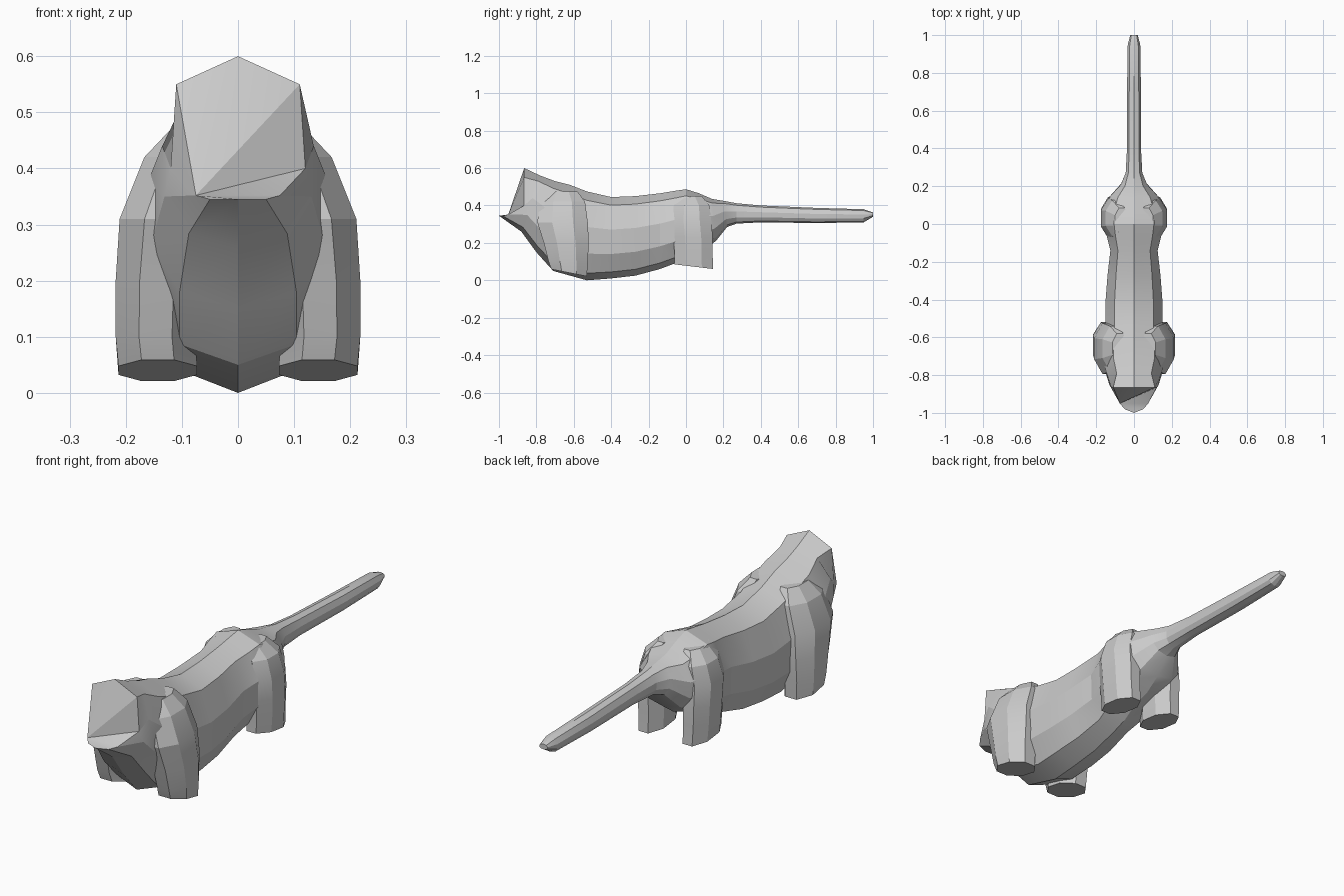
import bpy, bmesh, math

if "Cube" in bpy.data.objects:
    bpy.data.objects.remove(bpy.data.objects["Cube"])


def finish(name, rings, mirror=False):
    """Bridge equal-sided rings into a closed low-poly skin."""
    bm = bmesh.new()
    loops = [[bm.verts.new(p) for p in r] for r in rings]
    n = len(loops[0])
    for a, b in zip(loops, loops[1:]):
        for i in range(n):
            j = (i + 1) % n
            bm.faces.new((a[i], a[j], b[j], b[i]))
    # fan the first cap, since it may be bent
    first = loops[0]
    k = 7 if n == 10 else 0
    for i in range(1, n - 1):
        bm.faces.new((first[k], first[(k + i + 1) % n], first[(k + i) % n]))
    bm.faces.new(loops[-1])
    bmesh.ops.recalc_face_normals(bm, faces=bm.faces)
    me = bpy.data.meshes.new(name)
    bm.to_mesh(me)
    bm.free()
    ob = bpy.data.objects.new(name, me)
    bpy.context.collection.objects.link(ob)
    if mirror:
        ob.modifiers.new("mirror", 'MIRROR').use_mirror_merge = False
    bpy.ops.object.select_all(action='DESELECT')
    ob.select_set(True)
    bpy.context.view_layer.objects.active = ob
    bpy.ops.object.shade_smooth_by_angle(angle=math.radians(20))
    return ob


def both_sides(half):
    return half + [(-x, y, z) for x, y, z in half[-2:0:-1]]


# half cross-section: width fraction, fraction of the way down
SECTION = [(0, 0), (.68, .1), (1, .4), (.97, .7), (.65, .92), (0, 1)]


def body_ring(ty, tz, by, bz, w):
    return both_sides([(w * x, ty + (by - ty) * t, tz + (bz - tz) * t)
                       for x, t in SECTION])


def leg_ring(z, cx, cy, rx, ry, tilt=0):
    pts = []
    for i in range(8):
        a = math.radians(22.5 + 45 * i)
        dx, dy = math.cos(a) / .924, math.sin(a) / .924
        pts.append((cx + rx * dx, cy + ry * dy, z - tilt * ry * dy))
    return pts


# body: slanted neck opening, trunk, rump and long tail
neck = both_sides([(0, -.865, .60), (.11, -.865, .55), (.12, -.865, .40),
                   (.075, -.95, .352), (.05, -.98, .345), (0, -1, .345)])
stations = [
    (-.78, .56, -.88, .26, .135), (-.70, .53, -.80, .15, .16),
    (-.62, .51, -.71, .05, .16), (-.53, .475, -.53, 0, .15),
    (-.40, .445, -.40, .01, .15), (-.27, .45, -.27, .025, .14),
    (-.14, .465, -.14, .06, .125), (-.06, .478, -.06, .09, .145),
    (0, .487, 0, .13, .155), (.07, .465, .09, .16, .155),
    (.14, .435, .16, .21, .125), (.20, .425, .22, .285, .07),
    (.27, .412, .27, .303, .044), (.40, .40, .40, .31, .037),
    (.70, .387, .70, .306, .037), (.95, .38, .95, .31, .033),
    (1, .363, 1, .34, .02)]
finish("body_and_tail", [neck] + [body_ring(*s) for s in stations])

# front legs rising into the shoulders
finish("front_legs", [leg_ring(*r) for r in [
    (.04, .143, -.625, .07, .095, .2), (.10, .147, -.63, .071, .105),
    (.20, .145, -.64, .073, .12), (.31, .135, -.66, .076, .135),
    (.42, .10, -.66, .067, .12), (.475, .075, -.66, .04, .08)]], True)

# hind legs rising into the hips
finish("hind_legs", [leg_ring(*r) for r in [
    (.073, .108, .042, .056, .103, .12), (.15, .11, .04, .06, .102),
    (.23, .112, .038, .062, .105), (.32, .11, .03, .065, .105),
    (.40, .09, .03, .06, .095), (.45, .065, .02, .035, .065)]], True)
